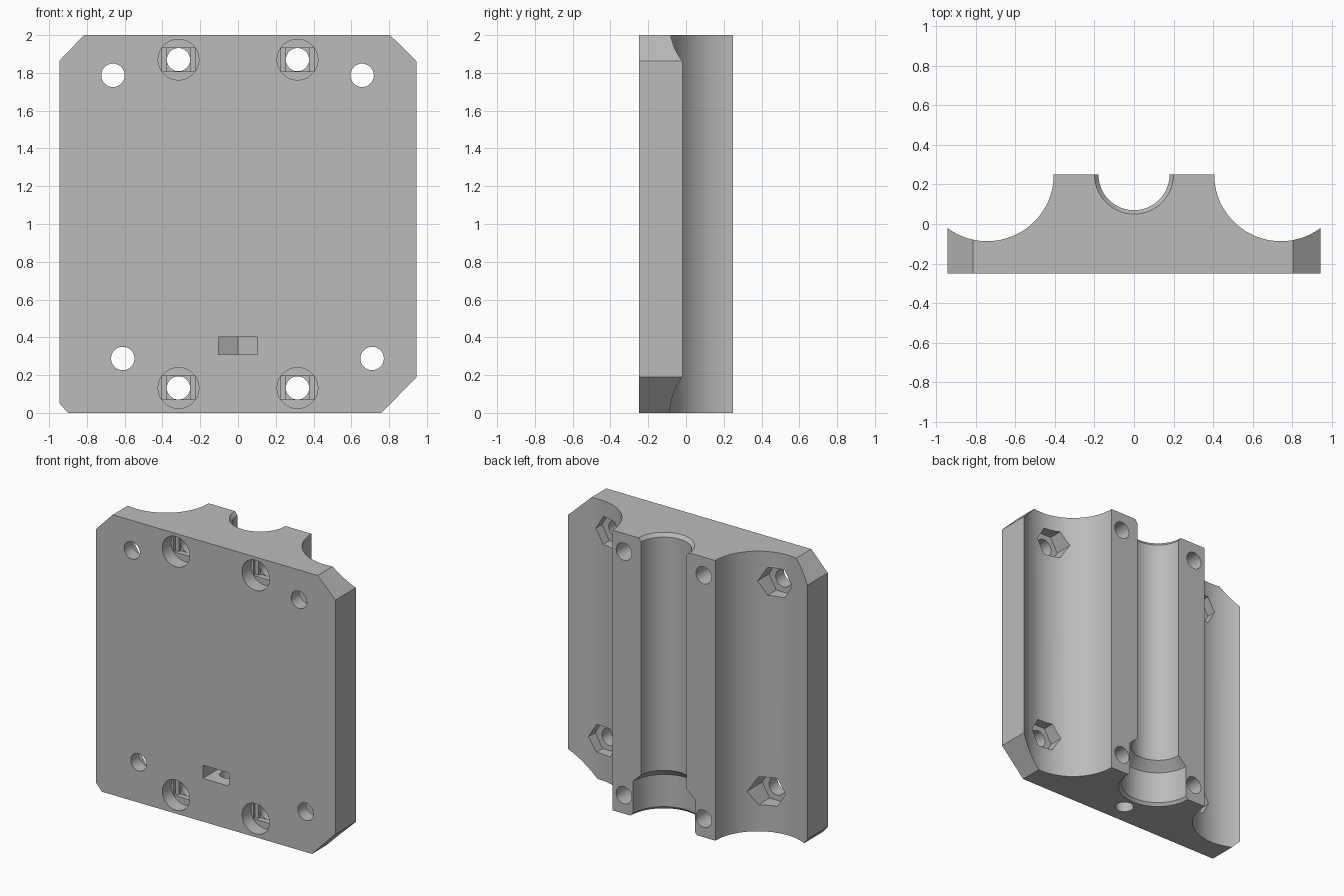
import bpy
import bmesh
import math

cube = bpy.data.objects.get("Cube")
if cube:
    bpy.data.objects.remove(cube, do_unlink=True)

DEPTH = 0.25      # half thickness, also the y of the back face
BOLT = 0.062      # radius of all bolt holes

grey = bpy.data.materials.new("matte grey")
grey.use_nodes = True
colour = (0.5, 0.5, 0.5, 1)
grey.diffuse_color = colour
grey.node_tree.nodes["Principled BSDF"].inputs["Base Color"].default_value = colour


def skin(name, rings):
    """Closed solid through a list of matching point rings."""
    bm = bmesh.new()
    loops = [[bm.verts.new(p) for p in ring] for ring in rings]
    n = len(loops[0])
    for a, b in zip(loops, loops[1:]):
        for i in range(n):
            j = (i + 1) % n
            bm.faces.new((a[i], a[j], b[j], b[i]))
    bm.faces.new(loops[0][::-1])
    bm.faces.new(loops[-1])
    bmesh.ops.recalc_face_normals(bm, faces=bm.faces)
    mesh = bpy.data.meshes.new(name)
    bm.to_mesh(mesh)
    bm.free()
    mesh.materials.append(grey)
    obj = bpy.data.objects.new(name, mesh)
    bpy.context.collection.objects.link(obj)
    return obj


def circle(radius, sides, phase):
    return [(radius * math.cos(math.tau * (i + phase) / sides),
             radius * math.sin(math.tau * (i + phase) / sides)) for i in range(sides)]


def upright(name, x, y, profile, sides=64, phase=0.5):
    """Turned solid on a vertical axis; profile holds (radius, z)."""
    return skin(name, [[(x + u, y + v, z) for u, v in circle(r, sides, phase)]
                       for r, z in profile])


def across(name, x, z, radius, y0, y1, sides=40, phase=0.5):
    """Prism running front to back."""
    return skin(name, [[(x + u, y, z + v) for u, v in circle(radius, sides, phase)]
                       for y in (y0, y1)])


def box(name, x, z, half_x, half_z, y0, y1):
    corners = [(-1, -1), (1, -1), (1, 1), (-1, 1)]
    return skin(name, [[(x + half_x * u, y, z + half_z * v) for u, v in corners]
                       for y in (y0, y1)])


# Block with four unequal clipped corners
outline = [(-0.9, 0), (0.76, 0), (0.945, 0.19), (0.945, 1.862), (0.805, 2),
           (-0.815, 2), (-0.945, 1.865), (-0.945, 0.05)]
body = skin("carriage_block", [[(x, y, z) for x, z in outline] for y in (-DEPTH, DEPTH)])

cutters = []

# Scoops along both sides of the back
for side in (-1, 1):
    cutters.append(upright("side_scoop", side * 0.743, DEPTH,
                           [(0.337, -0.1), (0.337, 2.1)], sides=96))

# Central groove with a wide seat at the bottom and a chamfered mouth at the top
cutters.append(upright("central_groove", 0, DEPTH,
                       [(0.28, -0.02), (0.245, 0.02), (0.245, 0.25), (0.18, 0.31),
                        (0.18, 1.975), (0.216, 2.02)]))

# Counterbored bolt holes, with a slot step and a square step behind the bore
for x in (-0.315, 0.315):
    for z in (0.132, 1.87):
        floor = -0.15
        cutters += [
            across("counterbore", x, z, 0.108, -0.3, floor),
            box("slot_step", x, z, 0.088, BOLT, floor - 0.01, floor + 0.02),
            box("square_step", x, z, BOLT, BOLT, floor - 0.01, floor + 0.04),
            across("bolt_hole", x, z, BOLT - 0.0005, -0.3, 0.3)]

# Mounting holes with hexagonal nut pockets opening into the scoops
for x, z in [(-0.662, 1.787), (0.657, 1.787), (-0.61, 0.288), (0.71, 0.288)]:
    cutters += [across("mount_hole", x, z, BOLT, -0.3, 0.3),
                across("nut_pocket", x, z, 0.115, -0.155, 0.2, sides=6, phase=0)]

# Screw hole in the bottom and its nut slot opening to the front
nut_y = -0.1
nut = [(-0.103, -0.3), (0.103, -0.3), (0.103, nut_y + 0.06),
       (0, nut_y + 0.119), (-0.103, nut_y + 0.06)]
cutters.append(skin("nut_slot", [[(x, y, z) for x, y in nut] for z in (0.308, 0.403)]))
cutters.append(upright("bottom_screw_hole", 0, nut_y,
                       [(BOLT, -0.1), (BOLT, 0.35)], sides=40))

# Apply every cut, then drop the cutters
for cutter in cutters:
    cut = body.modifiers.new(cutter.name, "BOOLEAN")
    cut.operation = "DIFFERENCE"
    cut.solver = "EXACT"
    cut.object = cutter
bpy.context.view_layer.update()
evaluated = body.evaluated_get(bpy.context.evaluated_depsgraph_get())
result = bpy.data.meshes.new_from_object(evaluated)
body.modifiers.clear()
body.data = result
body.data.materials.clear()
body.data.materials.append(grey)
for face in body.data.polygons:
    face.material_index = 0
for cutter in cutters:
    bpy.data.objects.remove(cutter, do_unlink=True)

# Smooth the round walls and keep the edges sharp
bpy.ops.object.select_all(action="DESELECT")
body.select_set(True)
bpy.context.view_layer.objects.active = body
bpy.ops.object.shade_smooth_by_angle(angle=math.radians(25))
